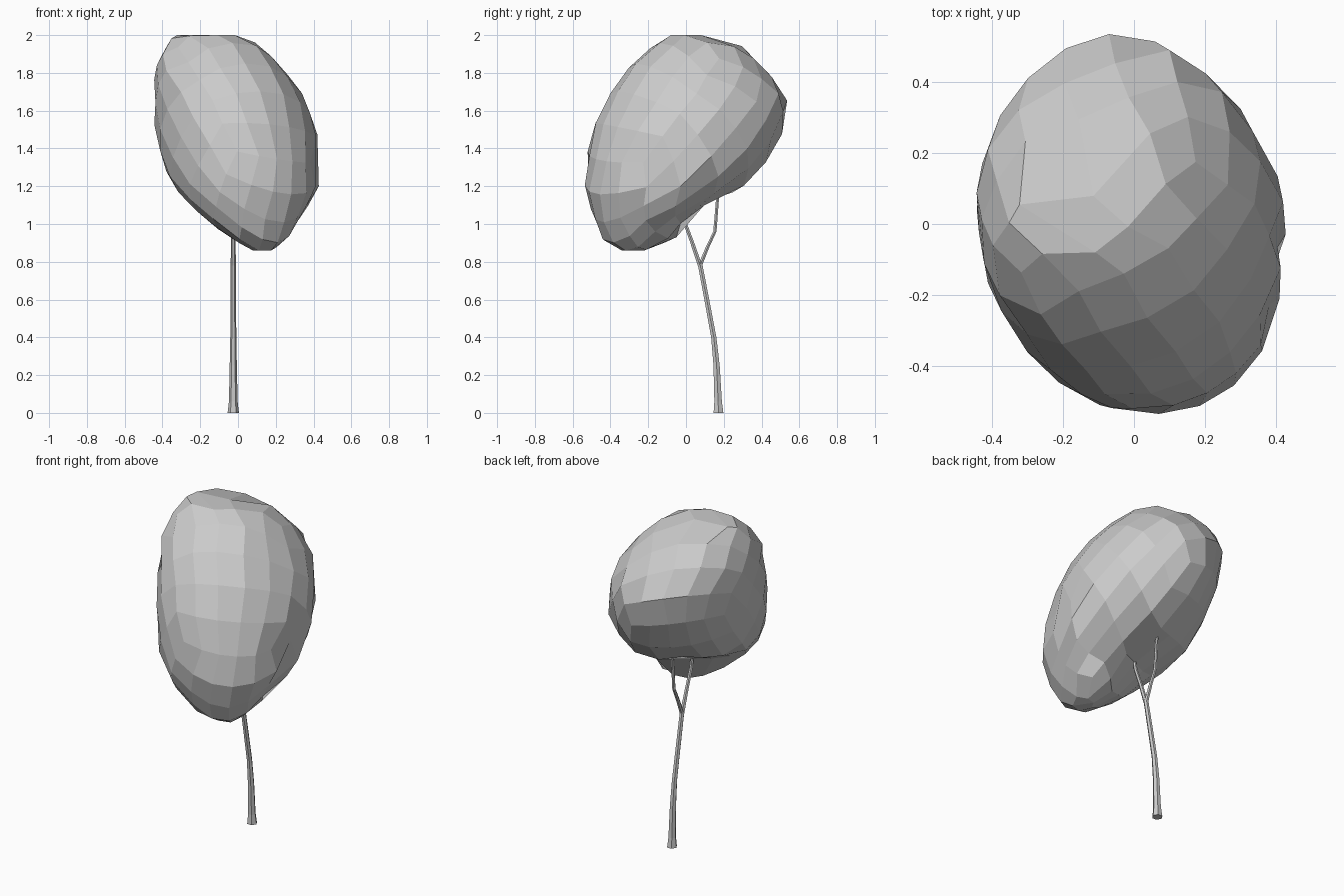
import bpy, bmesh, math
from mathutils import Vector, Euler

cube = bpy.data.objects.get("Cube")
if cube:
    bpy.data.objects.remove(cube)

grey = bpy.data.materials.new("plain grey")
grey.use_nodes = True
COLOUR = (0.6, 0.6, 0.6, 1)
grey.diffuse_color = COLOUR
grey.node_tree.nodes["Principled BSDF"].inputs["Base Color"].default_value = COLOUR


def finish(bm, name):
    bmesh.ops.recalc_face_normals(bm, faces=bm.faces)
    mesh = bpy.data.meshes.new(name)
    bm.to_mesh(mesh)
    bm.free()
    mesh.materials.append(grey)
    obj = bpy.data.objects.new(name, mesh)
    bpy.context.collection.objects.link(obj)
    return obj


def tube(name, path, sides=6):
    """Tapered tube through (y, z, radius) stations."""
    bm = bmesh.new()
    rings = []
    for y, z, r in path:
        angles = [math.tau * i / sides for i in range(sides)]
        rings.append([bm.verts.new((-0.025 + r * math.cos(a), y + r * math.sin(a), z))
                      for a in angles])
    for low, high in zip(rings, rings[1:]):
        for i in range(sides):
            j = (i + 1) % sides
            bm.faces.new((low[i], low[j], high[j], high[i]))
    bm.faces.new(rings[0])
    bm.faces.new(rings[-1])
    return finish(bm, name)


# Trunk and the two forked branches
tube("trunk", [(0.172, 0, 0.03), (0.17, 0.06, 0.023), (0.162, 0.25, 0.019),
               (0.147, 0.4, 0.016), (0.11, 0.6, 0.015), (0.072, 0.8, 0.014)])
tube("front_branch", [(0.074, 0.78, 0.014), (0.03, 0.91, 0.012), (-0.015, 1.03, 0.011),
                      (-0.03, 1.12, 0.009)])
tube("back_branch", [(0.074, 0.78, 0.013), (0.115, 0.88, 0.011), (0.153, 0.96, 0.01),
                     (0.168, 1.15, 0.009), (0.17, 1.2, 0.007)])

# Crown outline by height: z, x min, x max, y min, y max
OUTLINE = [
    (0.86, 0.08, 0.18, -0.34, -0.22),
    (0.92, -0.03, 0.26, -0.44, -0.06),
    (1.03, -0.18, 0.32, -0.48, 0.0),
    (1.14, -0.28, 0.38, -0.52, 0.17),
    (1.19, -0.33, 0.42, -0.53, 0.3),
    (1.26, -0.37, 0.43, -0.52, 0.37),
    (1.4, -0.41, 0.44, -0.51, 0.48),
    (1.55, -0.44, 0.39, -0.47, 0.52),
    (1.68, -0.43, 0.34, -0.40, 0.53),
    (1.8, -0.44, 0.25, -0.32, 0.43),
    (1.9, -0.40, 0.16, -0.23, 0.34),
    (1.96, -0.36, 0.09, -0.14, 0.27),
    (2.0, -0.34, -0.02, -0.08, 0.08),
]


def outline_at(z):
    for a, b in zip(OUTLINE, OUTLINE[1:]):
        if z <= b[0]:
            t = (z - a[0]) / (b[0] - a[0])
            return [p + (q - p) * t for p, q in zip(a[1:], b[1:])]
    return OUTLINE[-1][1:]


# Local pushes: centre, radius, push
PUSHES = [
    (Vector((-0.08, 0.02, 1.07)), 0.25, Vector((0, 0, 0.08))),       # hollow round the branches
    (Vector((0.39, -0.13, 1.3)), 0.15, Vector((-0.06, 0, 0))),       # fold in the side
    (Vector((0.38, -0.02, 1.13)), 0.15, Vector((0.02, 0, -0.03))),   # flap beside the fold
]

# Crown: tilted faceted ball shaped to the outline, boxier towards its ends
bm = bmesh.new()
bmesh.ops.create_cube(bm, size=2)
bmesh.ops.subdivide_edges(bm, edges=bm.edges[:], cuts=4, use_grid_fill=True)
twist = Euler((0, 0, math.radians(40)))
tilt = Euler((math.radians(-32), math.radians(-18), 0))
for v in bm.verts:
    p = Vector([math.tan(c * math.pi / 4) for c in v.co]).normalized()
    p.rotate(twist)
    p.rotate(tilt)
    z = 1.43 + 0.57 * max(-1, min(1, p.z * 1.04))
    x0, x1, y0, y1 = outline_at(z)
    flat = max(math.hypot(p.x, p.y), 0.15)
    side = Vector((p.x, p.y)) / flat
    # The back half is cut a little slimmer on its corners
    power = 2.0 - 0.3 * max(0, min(1, side.y * 3)) + 1.2 * p.z ** 2
    if flat > 0.15:
        side /= (abs(side.x) ** power + abs(side.y) ** power) ** (1 / power)
    co = Vector(((x0 + x1) / 2 + 1.02 * (x1 - x0) / 2 * side.x,
                 (y0 + y1) / 2 + 1.02 * (y1 - y0) / 2 * side.y, z))
    for centre, radius, push in PUSHES:
        d = (co - centre).length / radius
        if d < 1:
            co += push * (1 - d * d)
    v.co = co
finish(bm, "crown")
